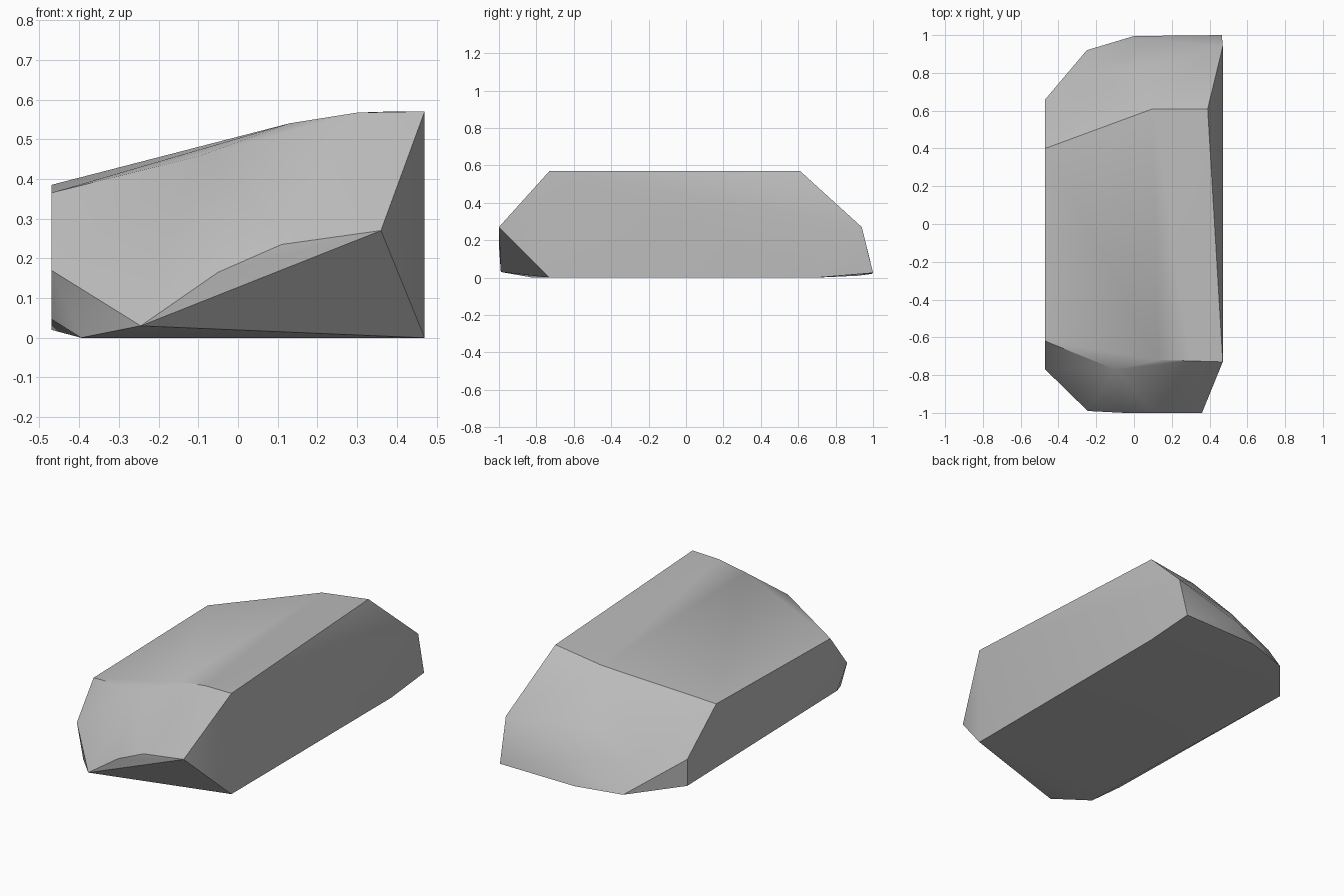
import bpy
import bmesh
import math

# Remove the default cube only
default_cube = bpy.data.objects.get("Cube")
if default_cube:
    bpy.data.objects.remove(default_cube, do_unlink=True)


def make_material(name, shade):
    """Plain matte material with the same colour in viewport and render."""
    material = bpy.data.materials.new(name)
    material.use_nodes = True
    colour = (shade, shade, shade, 1)
    material.diffuse_color = colour
    shader = material.node_tree.nodes["Principled BSDF"]
    shader.inputs["Base Color"].default_value = colour
    shader.inputs["Roughness"].default_value = 0.9
    return material


def make_hull(name, outlines, material, smooth_angle):
    """Wrap a tight convex skin around the corner points of several outlines."""
    bm = bmesh.new()
    for outline in outlines:
        for corner in outline:
            bm.verts.new(corner)
    result = bmesh.ops.convex_hull(bm, input=list(bm.verts))
    inner = {item for item in result["geom_interior"] + result["geom_unused"]
             if isinstance(item, bmesh.types.BMVert)}
    bmesh.ops.delete(bm, geom=list(inner), context="VERTS")
    bmesh.ops.recalc_face_normals(bm, faces=list(bm.faces))

    mesh = bpy.data.meshes.new(name)
    bm.to_mesh(mesh)
    bm.free()
    mesh.materials.append(material)
    stone = bpy.data.objects.new(name, mesh)
    bpy.context.collection.objects.link(stone)

    # Soft shading on the worn areas, crisp edges at the fractures
    bpy.ops.object.select_all(action="DESELECT")
    stone.select_set(True)
    bpy.context.view_layer.objects.active = stone
    bpy.ops.object.shade_smooth_by_angle(angle=math.radians(smooth_angle))
    return stone


# Sloping top, front edge then back edge
top_front = [(.47, -.73, .57), (.3, -.725, .567), (.13, -.72, .54),
             (-.1, -.77, .457), (-.47, -.62, .365)]
top_back = [(.39, .61, .57), (.1, .61, .53), (-.47, .4, .385)]

# Rounded nose ridge above the front undercut
front_ridge = [(.36, -1, .27), (.11, -1, .235), (-.05, -1, .165),
               (-.245, -.99, .03)]

# Chipped front corner on the low side
front_chip = [(-.47, -.77, .17), (-.47, -.68, .047), (-.395, -.82, 0)]

# Bulging back slope
back_slope = [(.47, .94, .27), (.1, .975, .13), (0, .82, .28),
              (-.27, .8, .17), (-.47, .66, .17)]

# Foot line around the back, and the flat resting face
back_foot = [(.465, 1, .025), (0, .995, .02), (-.25, .92, .01),
             (-.47, .66, .02)]
base = [(.47, -.73, 0), (.47, .7, 0), (-.2, .7, 0)]

grey_stone = make_material("grey_stone", 0.5)
make_hull("boulder",
          [top_front, top_back, front_ridge, front_chip,
           back_slope, back_foot, base],
          grey_stone, smooth_angle=30)
